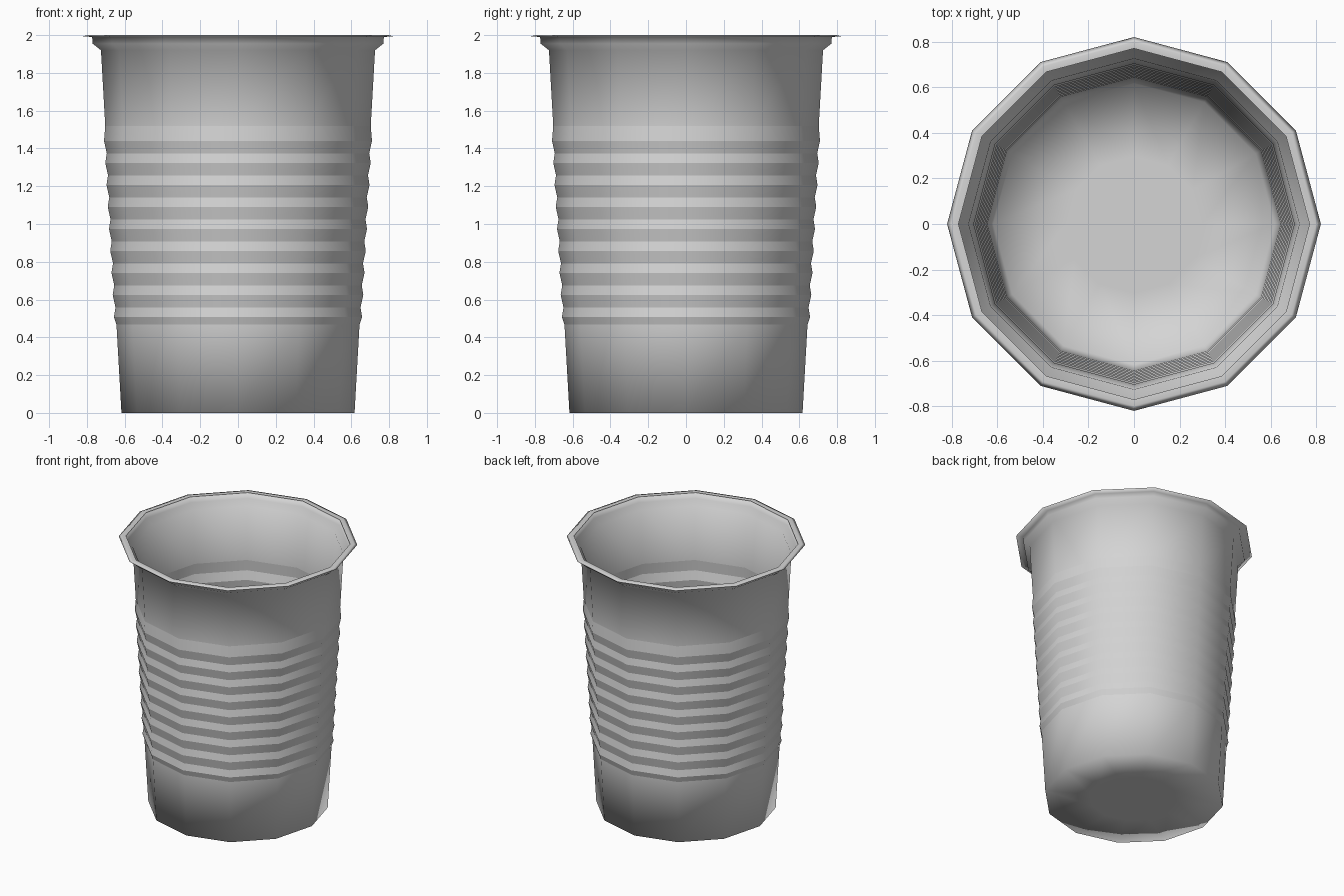
import bpy
import bmesh
import math

cube = bpy.data.objects.get("Cube")
if cube:
    bpy.data.objects.remove(cube)

SIDES = 12
RIBS = 9
PITCH = 0.1165

plastic = bpy.data.materials.new("grey_plastic")
plastic.use_nodes = True
colour = (0.66, 0.66, 0.66, 1)
plastic.diffuse_color = colour
plastic.node_tree.nodes["Principled BSDF"].inputs["Base Color"].default_value = colour


def wall_radius(z):
    return 0.617 + 0.0565 * z


# Flat floor and foot, from the middle outwards
profile = [(0.3, 0), (wall_radius(0), 0)]

# Ribbed band: a valley below each outward ridge
first_rib = len(profile)
for i in range(RIBS):
    valley = 0.467 if i == 0 else 0.442 + i * PITCH
    ridge = 0.508 + i * PITCH
    profile += [(wall_radius(valley), valley), (wall_radius(ridge) + 0.011, ridge)]
profile.append((wall_radius(1.52), 1.52))
last_rib = len(profile) - 1

# Shoulder, then a thin lip folded back over itself
profile += [(wall_radius(1.92), 1.92), (0.77, 1.955), (0.772, 1.99),
            (0.82, 1.994), (0.798, 2.0), (0.77, 1.998)]

# Turn the profile into rings of a thin shell
bm = bmesh.new()
rings = []
for r, z in profile:
    ring = []
    for k in range(SIDES):
        a = math.tau * k / SIDES
        ring.append(bm.verts.new((r * math.cos(a), r * math.sin(a), z)))
    rings.append(ring)
bm.faces.new(list(reversed(rings[0])))
for low, high in zip(rings, rings[1:]):
    for k in range(SIDES):
        n = (k + 1) % SIDES
        bm.faces.new((low[k], low[n], high[n], high[k]))
for face in bm.faces:
    face.smooth = True

# Crisp creases around every rib
for ring in rings[first_rib:last_rib + 1]:
    for k in range(SIDES):
        bm.edges.get((ring[k], ring[(k + 1) % SIDES])).smooth = False

mesh = bpy.data.meshes.new("cup")
bm.to_mesh(mesh)
bm.free()
mesh.materials.append(plastic)
cup = bpy.data.objects.new("cup", mesh)
bpy.context.collection.objects.link(cup)
